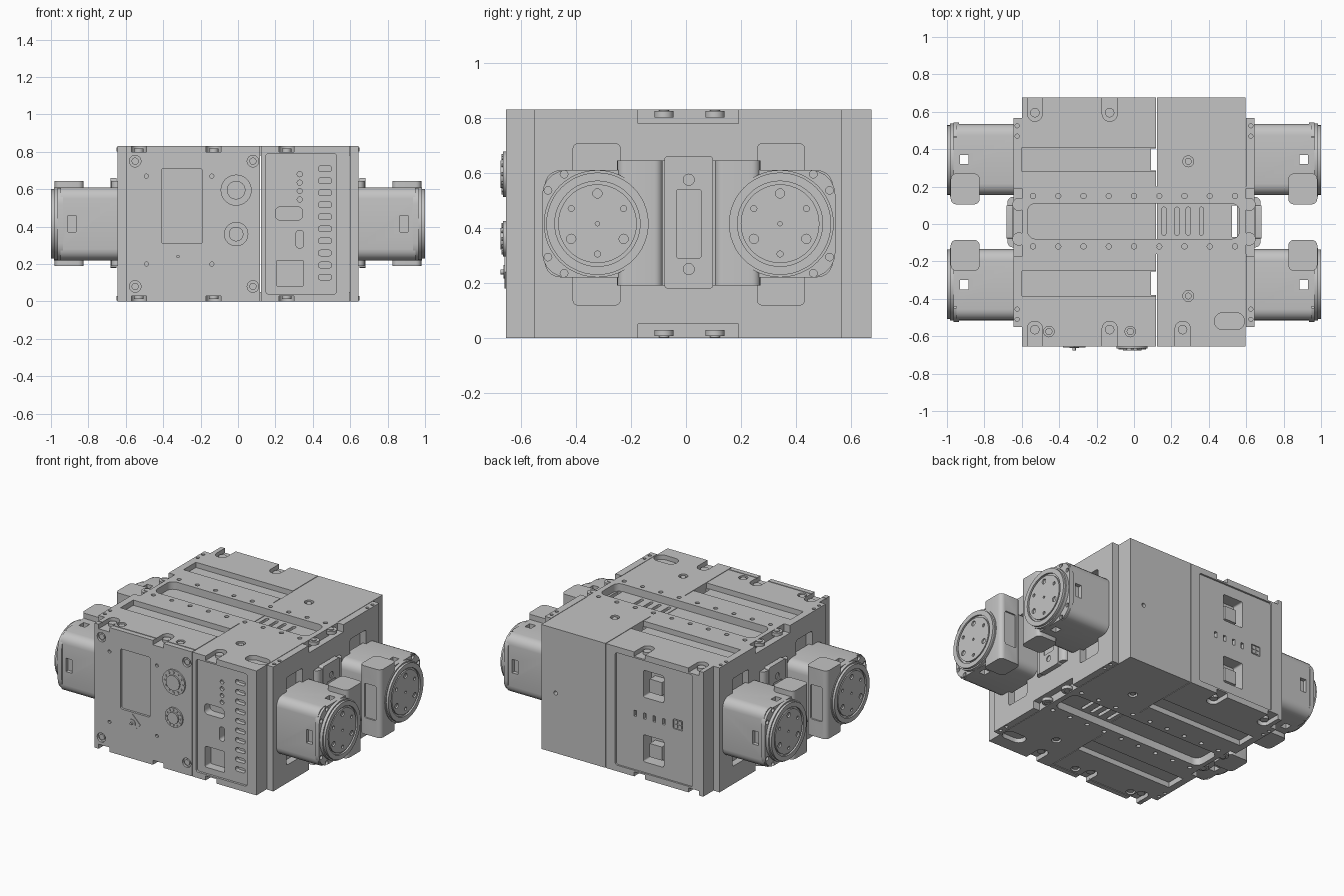
import bpy, bmesh, math

cube = bpy.data.objects.get("Cube")
if cube:
    bpy.data.objects.remove(cube, do_unlink=True)

grey = bpy.data.materials.new("machine grey")
grey.use_nodes = True
tone = (0.55, 0.55, 0.55, 1)
grey.diffuse_color = tone
grey.node_tree.nodes["Principled BSDF"].inputs["Base Color"].default_value = tone

H = 0.83    # body height
CY = 0.01   # centre line of the drives


# Pieces are prisms: (axis, start, end, counter-clockwise outline)
def rect(axis, a, b, u0, u1, v0, v1, r=0.0, seg=5):
    if r <= 0:
        return (axis, a, b, [(u0, v0), (u1, v0), (u1, v1), (u0, v1)])
    pts = []
    for k, (cu, cv) in enumerate([(u1 - r, v1 - r), (u0 + r, v1 - r), (u0 + r, v0 + r), (u1 - r, v0 + r)]):
        for i in range(seg + 1):
            t = math.pi / 2 * (k + i / seg)
            pts.append((cu + r * math.cos(t), cv + r * math.sin(t)))
    return (axis, a, b, pts)


def disc(axis, a, b, u, v, r, seg=24):
    return (axis, a, b, [(u + r * math.cos(math.tau * i / seg), v + r * math.sin(math.tau * i / seg))
                         for i in range(seg)])


def both(pieces):
    """Repeat vertical pieces at the top and the bottom."""
    flipped = []
    for axis, a, b, pts in pieces:
        if axis == "z":
            flipped.append((axis, H - b, H - a, pts))
        else:
            flipped.append((axis, a, b, [(u, H - v) for u, v in reversed(pts)]))
    return pieces + flipped


def build(name, pieces, sx=1, sy=1):
    bm = bmesh.new()
    for axis, a, b, pts in pieces:
        rings = []
        for w in (a, b):
            co = {"x": lambda u, v: (w, u, v), "y": lambda u, v: (u, w, v), "z": lambda u, v: (u, v, w)}[axis]
            ring = []
            for u, v in pts:
                x, y, z = co(u, v)
                ring.append(bm.verts.new((x * sx, y if sy > 0 else 2 * CY - y, z)))
            rings.append(ring)
        lo, hi = rings
        faces = [lo[::-1], hi]
        for i in range(len(pts)):
            j = (i + 1) % len(pts)
            faces.append([lo[i], lo[j], hi[j], hi[i]])
        inverted = (sx * sy < 0) != (axis == "y")
        for f in faces:
            bm.faces.new(f[::-1] if inverted else f)
    me = bpy.data.meshes.new(name)
    bm.to_mesh(me)
    bm.free()
    ob = bpy.data.objects.new(name, me)
    me.materials.append(grey)
    bpy.context.collection.objects.link(ob)
    return ob


def part(name, pieces, cuts=(), sx=1, sy=1):
    ob = build(name, pieces, sx, sy)
    bpy.context.view_layer.objects.active = ob
    for piece in cuts:
        cutter = build("cutter", [piece], sx, sy)
        cutter.hide_render = True
        mod = ob.modifiers.new("cut", "BOOLEAN")
        mod.operation, mod.solver, mod.object = "DIFFERENCE", "EXACT", cutter
        bpy.ops.object.modifier_apply(modifier=mod.name)
        bpy.data.objects.remove(cutter, do_unlink=True)
    bpy.ops.object.select_all(action="DESELECT")
    ob.select_set(True)
    bpy.ops.object.shade_smooth_by_angle(angle=math.radians(35))


def pocket(x, side):
    """Open screw pocket in the front (-1) or back (1) edge."""
    y = (-0.75, -0.52) if side < 0 else (0.55, 0.75)
    return rect("z", H - 0.03, 0.9, x - 0.04, x + 0.04, *y, 0.038)


TRENCH = rect("z", H - 0.05, 0.9, -0.8, 0.8, -0.16, 0.2)
FRONT, BACK = -0.655, 0.675

# Screen module, with the port panel on its back
corners = [(x, z) for x in (-0.55, 0.08) for z in (0.08, 0.75)]
pins = [(x, z) for x in (-0.49, -0.14) for z in (0.2, 0.67)]
lid_screws = [(-0.455, -0.575), (-0.02, -0.575)]
part("screen_module", [rect("z", 0, H, -0.6, 0.118, FRONT, BACK)],
     both([TRENCH,
           rect("z", H - 0.035, 0.9, -0.7, 0.2, 0.28, 0.41),
           rect("z", H - 0.035, 0.9, -0.7, 0.2, -0.385, -0.25),
           pocket(-0.53, -1), pocket(-0.13, -1), pocket(-0.53, 1), pocket(-0.13, 1)]
          + [disc("z", H - 0.02, 0.9, x, y, 0.028) for x, y in lid_screws]
          + [rect("z", H - 0.006, 0.9, -0.7, 0.2, -0.622, -0.616)])
     + [rect("y", -0.7, FRONT + 0.015, -0.41, -0.19, 0.31, 0.71, 0.012)]
     + [disc("y", -0.7, FRONT + 0.015, x, z, 0.031) for x, z in corners]
     + [disc("y", -0.7, FRONT + 0.015, x, z, 0.011, 12) for x, z in pins]
     + [rect("y", BACK - 0.012, 0.75, -0.52, 0.05, 0.04, 0.79, 0.015)]
     + [rect("z", -0.1, 0.9, 0.09, 0.15, 0.285, 0.405),
        rect("z", -0.1, 0.9, 0.09, 0.15, -0.38, -0.255)]
     + [rect("y", 0.58, 0.7, -0.3, -0.15, z - 0.09, z + 0.09, 0.01) for z in (0.2, 0.63)]
     + [rect("y", 0.64, 0.7, x - 0.01, x + 0.01, 0.395, 0.435) for x in (-0.09, -0.16, -0.23, -0.3)]
     + [rect("y", 0.655, 0.7, -0.44, -0.37, 0.39, 0.455, 0.008)])
part("module_screws",
     [disc("y", FRONT + 0.004, -0.62, x, z, 0.019) for x, z in corners]
     + both([disc("z", H - 0.03, H - 0.005, x, y, 0.019) for x, y in lid_screws]
            + [disc("z", H - 0.04, H - 0.012, x, y, 0.025) for x in (-0.53, -0.13) for y in (-0.565, 0.595)]
            + [disc("z", H - 0.04, H - 0.012, 0.26, -0.565, 0.025)]
            + [disc("z", H - 0.03, H - 0.005, 0.29, y, 0.018) for y in (-0.385, 0.335)]))
part("port_inserts", [rect("y", 0.57, 0.64, -0.27, -0.18, z - 0.06, z + 0.03) for z in (0.2, 0.63)]
     + [rect("y", 0.64, 0.66, x - 0.01, x + 0.01, z - 0.01, z + 0.01)
        for x in (-0.42, -0.39) for z in (0.41, 0.437)])

# Front controls
for name, z, r in (("upper_button", 0.595, 0.083), ("lower_button", 0.36, 0.065)):
    part(name, [disc("y", -0.665, -0.64, -0.01, z, r, 32), disc("y", -0.675, -0.66, -0.01, z, r * 0.6)]
         + [disc("y", -0.67, -0.66, -0.01 + r * 0.8 * math.cos(a * math.tau / 12),
                 z + r * 0.8 * math.sin(a * math.tau / 12), r * 0.08, 8) for a in range(12)])
part("navigation_key", [("y", -0.659, -0.64, [(-0.32, 0.18), (-0.26, 0.24), (-0.32, 0.3), (-0.38, 0.24)]),
                        disc("y", -0.663, -0.65, -0.32, 0.24, 0.025),
                        disc("y", -0.675, -0.66, -0.32, 0.24, 0.009, 12)])

# Connector module with the slotted front panel
part("connector_module", [rect("z", 0, H, 0.122, 0.595, FRONT, BACK)],
     both([TRENCH, pocket(0.26, -1), rect("z", H - 0.03, 0.9, 0.43, 0.59, -0.565, -0.475, 0.043)]
          + [disc("z", H - 0.02, 0.9, 0.29, y, 0.029) for y in (-0.385, 0.335)]
          + [rect("z", H - 0.08, 0.9, x - 0.011, x + 0.011, -0.06, 0.09, 0.01)
             for x in (0.16, 0.23, 0.29, 0.36)])
     + [rect("y", -0.7, FRONT + 0.015, 0.15, 0.525, 0.04, 0.79, 0.012),
        disc("y", BACK - 0.03, 0.75, 0.49, 0.4, 0.014, 12)]
     + [rect("y", -0.7, -0.61, 0.43, 0.5, 0.115 + 0.0645 * i, 0.145 + 0.0645 * i, 0.012) for i in range(10)]
     + [disc("y", -0.7, -0.62, 0.33, 0.545 + 0.045 * i, 0.014, 12) for i in range(4)]
     + [rect("y", -0.7, -0.58, 0.2, 0.345, 0.435, 0.505, 0.025),
        rect("y", -0.7, -0.58, 0.31, 0.35, 0.285, 0.38, 0.018),
        rect("y", -0.7, -0.58, 0.205, 0.35, 0.08, 0.22, 0.01),
        rect("z", -0.1, 0.9, 0.525, 0.55, -0.07, 0.1)])

# Mounting rails let into the top and the underside
for name, z in (("top_rail", H - 0.05), ("bottom_rail", 0)):
    part(name, [rect("z", z, z + 0.05, -0.6, 0.6, -0.16, 0.2)],
         [rect("z", z - 0.1, z + 0.1, -0.57, 0.565, -0.08, 0.11, 0.045)]
         + [disc("z", z - 0.1, z + 0.1, -0.54 + 0.135 * i, y, 0.014, 12)
            for i in range(9) for y in (-0.12, 0.15)])

# Side plates and the brackets between the drives
for side, sx in (("left", 1), ("right", -1)):
    part(side + "_side_plate", [rect("z", 0, H, 0.598, 0.645, -0.55, 0.567)],
         both([rect("z", H - 0.05, 0.9, 0.5, 0.7, -0.175, 0.19)]
              + [disc("z", H - 0.02, 0.9, 0.625, y, 0.011, 12) for y in (-0.51, -0.455, 0.47, 0.525)])
         + [rect("x", 0.5, 0.7, y - 0.085, y + 0.085, 0.12, 0.705, 0.015) for y in (-0.325, 0.345)], sx=sx)
    part(side + "_rail_feet", both([disc("z", H - 0.028, H - 0.006, 0.615, y, 0.035) for y in (-0.08, 0.105)]
                                   + [disc("z", H - 0.02, H - 0.001, 0.615, y, 0.018) for y in (-0.08, 0.105)]),
         sx=sx)
    part(side + "_bracket", [rect("z", 0.19, 0.645, 0.61, 0.677, CY - 0.135, CY + 0.135, 0.03)], sx=sx)
    part(side + "_bracket_cover", [rect("x", 0.65, 0.683, CY - 0.088, CY + 0.088, 0.18, 0.66, 0.01)],
         [rect("x", 0.676, 0.75, CY - 0.045, CY + 0.045, 0.29, 0.54, 0.008)]
         + [disc("x", 0.672, 0.75, CY, z, 0.02) for z in (0.25, 0.575)], sx=sx)

    # Drives: housing, flange, clamp and round output cap
    for end, sy in (("back", 1), ("front", -1)):
        tag = end + "_" + side
        y, z = CY + 0.332, 0.415
        part(tag + "_drive_housing", [rect("x", 0.62, 0.95, 0.155, 0.535, 0.22, 0.61, 0.06)],
             [rect("z", -0.1, 0.9, 0.885, 0.93, 0.32, 0.37),
              rect("y", 0.51, 0.6, 0.865, 0.91, 0.37, 0.46)], sx=sx, sy=sy)
        screws = [(y + 0.217 * math.cos(math.radians(a)), z + 0.217 * math.sin(math.radians(a)))
                  for a in (-56, -34, 34, 56)]
        part(tag + "_drive_flange", [rect("x", 0.935, 0.965, 0.15, 0.543, 0.22, 0.61, 0.09)],
             [disc("x", 0.95, 1.1, u, v, 0.014, 12) for u, v in screws], sx=sx, sy=sy)
        part(tag + "_drive_clamp", [rect("z", 0.19, 0.645, 0.825, 0.98, 0.105, 0.27, 0.03)],
             [rect("y", 0.0, 0.115, 0.86, 0.945, 0.3, 0.53, 0.01)], sx=sx, sy=sy)
        part(tag + "_output_rim", [disc("x", 0.955, 0.985, y, z, 0.195, 48)], sx=sx, sy=sy)
        part(tag + "_output_ring", [disc("x", 0.98, 1.0, y, z, 0.186, 48)],
             [disc("x", 0.988, 1.1, y, z, 0.155, 48)], sx=sx, sy=sy)
        holes = [disc("x", 0.988, 1.1, y + 0.11 * math.cos(math.radians(30 + 60 * k)),
                      z + 0.11 * math.sin(math.radians(30 + 60 * k)), 0.017 if k % 2 else 0.011, 12)
                 for k in range(6)]
        part(tag + "_output_disc", [disc("x", 0.98, 0.998, y, z, 0.143, 48)],
             holes + [disc("x", 0.99, 1.1, y, z, 0.008, 12)], sx=sx, sy=sy)
